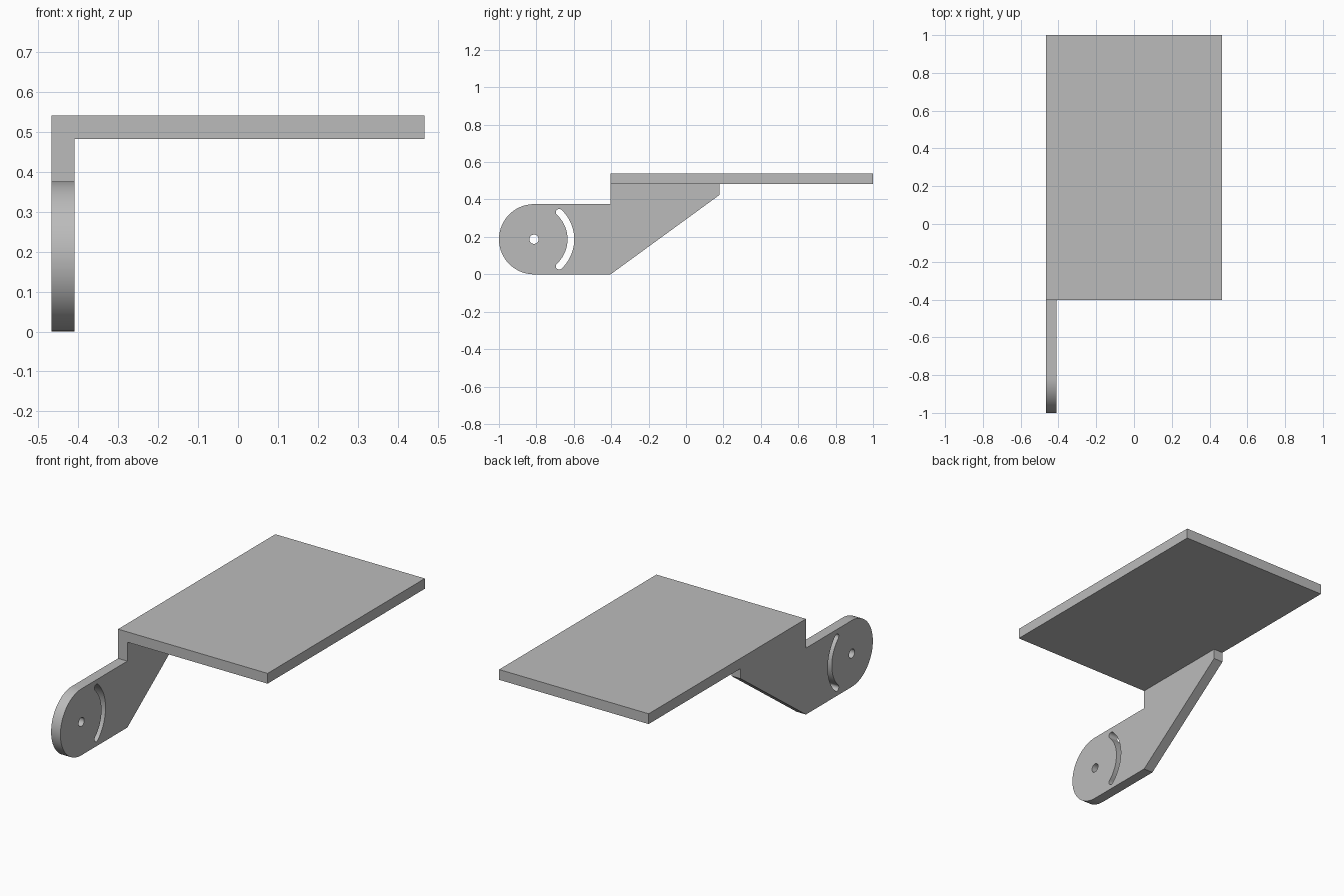
import bpy
import bmesh
from math import cos, sin, radians
from mathutils import Matrix

cube = bpy.data.objects.get("Cube")
if cube:
    bpy.data.objects.remove(cube, do_unlink=True)

# Main dimensions
HALF_WIDTH = 0.467
THICK = 0.058
FRONT, BACK = -0.403, 1.0
PLATE_TOP = 0.54
PLATE_BOTTOM = PLATE_TOP - THICK
RADIUS = 0.1875
PIVOT = (-1 + RADIUS, RADIUS)

grey = bpy.data.materials.new("light grey metal")
grey.use_nodes = True
colour = (0.5, 0.5, 0.5, 1)
grey.diffuse_color = colour
grey.node_tree.nodes["Principled BSDF"].inputs["Base Color"].default_value = colour


def arc(centre, radius, start, end, steps):
    """Points along an arc, angles in degrees."""
    angles = [radians(start + (end - start) * i / steps) for i in range(steps + 1)]
    return [(centre[0] + radius * cos(a), centre[1] + radius * sin(a)) for a in angles]


def slot(centre, radius, half_width, half_angle):
    """Outline of a curved slot with round ends."""
    a = half_angle
    top = arc(centre, radius, a, a, 1)[0]
    low = arc(centre, radius, -a, -a, 1)[0]
    return (arc(centre, radius + half_width, -a, a, 32)
            + arc(top, half_width, a, a + 180, 12)[1:]
            + arc(centre, radius - half_width, a, -a, 32)[1:]
            + arc(low, half_width, 180 - a, 360 - a, 12)[1:-1])


def extruded(name, outlines, x_min, x_max):
    """Solid from side-view outlines (y, z); inner outlines become holes."""
    curve = bpy.data.curves.new(name, 'CURVE')
    curve.dimensions = '2D'
    curve.fill_mode = 'BOTH'
    curve.extrude = (x_max - x_min) / 2
    for points in outlines:
        spline = curve.splines.new('POLY')
        spline.points.add(len(points) - 1)
        for p, (y, z) in zip(spline.points, points):
            p.co = (y, z, 0, 1)
        spline.use_cyclic_u = True
    obj = bpy.data.objects.new(name, curve)
    bpy.context.collection.objects.link(obj)
    bpy.ops.object.select_all(action='DESELECT')
    bpy.context.view_layer.objects.active = obj
    obj.select_set(True)
    bpy.ops.object.convert(target='MESH')
    obj = bpy.context.object
    # Stand the outline up: local (x, y, z) becomes world (y, z, x)
    turn = Matrix(((0, 0, 1, 0), (1, 0, 0, 0), (0, 1, 0, 0), (0, 0, 0, 1)))
    obj.data.transform(Matrix.Translation(((x_min + x_max) / 2, 0, 0)) @ turn)
    bm = bmesh.new()
    bm.from_mesh(obj.data)
    bmesh.ops.remove_doubles(bm, verts=bm.verts, dist=1e-5)
    bmesh.ops.recalc_face_normals(bm, faces=bm.faces)
    bm.to_mesh(obj.data)
    bm.free()
    obj.data.materials.clear()
    obj.data.materials.append(grey)
    return obj


# Side arm: round nose, step up into the plate, sloping rear brace
arm_outline = arc(PIVOT, RADIUS, 90, 270, 48) + [
    (FRONT, 0), (0.18, 0.425), (0.18, PLATE_BOTTOM),
    (0.18, PLATE_BOTTOM + THICK / 2), (FRONT, PLATE_BOTTOM + THICK / 2),
    (FRONT, 2 * RADIUS)]
pivot_hole = arc(PIVOT, 0.025, 0, 350, 35)
arm = extruded("side_arm", [arm_outline, pivot_hole, slot(PIVOT, 0.197, 0.018, 47)],
               -HALF_WIDTH, -HALF_WIDTH + THICK)

# Flat top plate
plate = extruded("top_plate", [[(FRONT, PLATE_BOTTOM), (BACK, PLATE_BOTTOM),
                                (BACK, PLATE_TOP), (FRONT, PLATE_TOP)]],
                 -HALF_WIDTH, HALF_WIDTH)

# Fuse both into one solid bracket
union = plate.modifiers.new("fuse arm", 'BOOLEAN')
union.operation = 'UNION'
union.solver = 'EXACT'
union.object = arm
bpy.ops.object.modifier_apply(modifier=union.name)
bpy.data.objects.remove(arm, do_unlink=True)
plate.name = "plate_with_side_arm"
bpy.ops.object.shade_smooth_by_angle(angle=radians(30))
